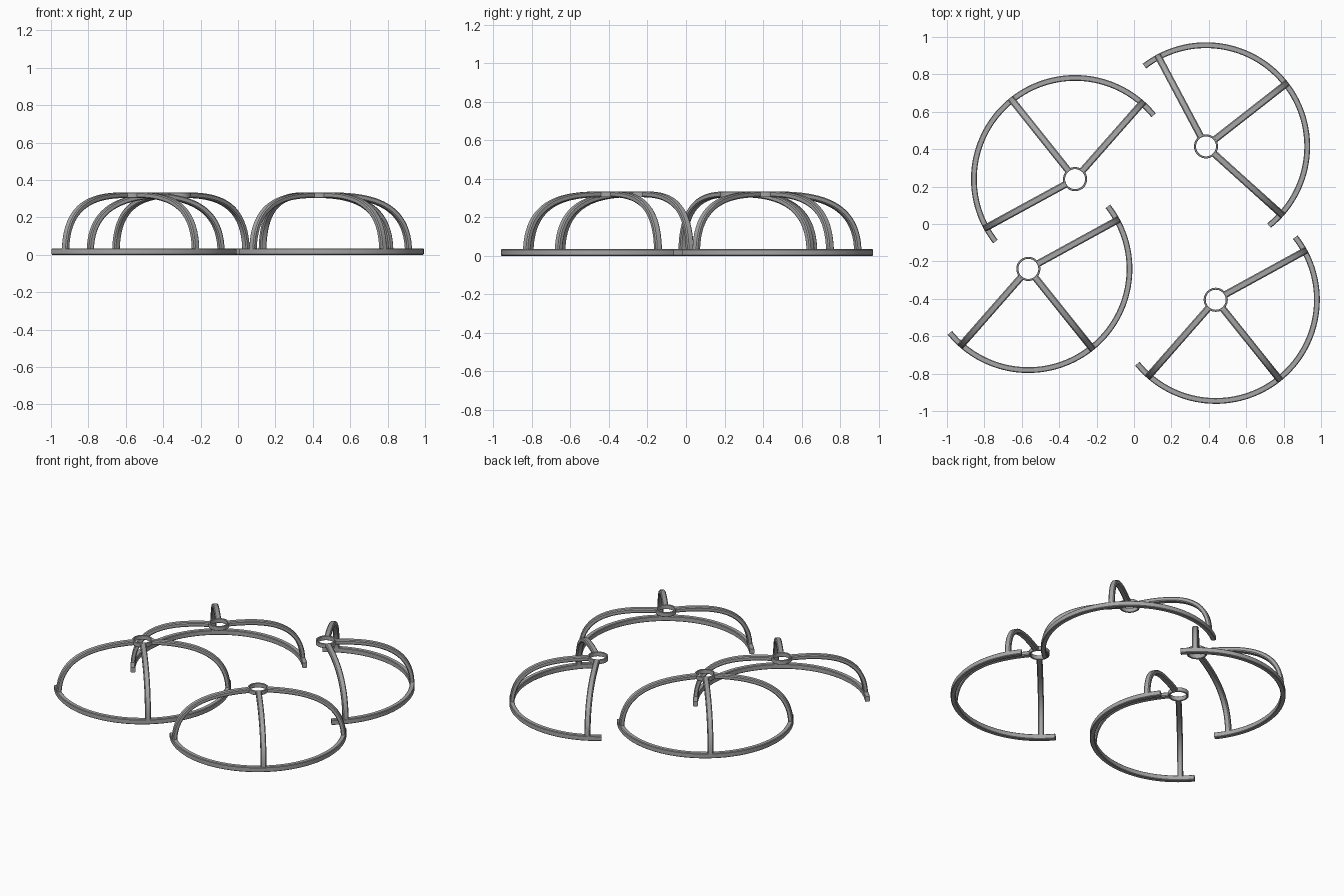
import bpy, bmesh
from math import sin, cos, radians, pi
from mathutils import Vector

if "Cube" in bpy.data.objects:
    bpy.data.objects.remove(bpy.data.objects["Cube"])

grey = bpy.data.materials.new("mid_grey")
grey.use_nodes = True
grey.diffuse_color = (0.38, 0.38, 0.38, 1)
grey.node_tree.nodes["Principled BSDF"].inputs["Base Color"].default_value = grey.diffuse_color

RIM_R = 0.541
UP = Vector((0, 0, 1))


def sweep(name, path, side, width, height, chamfer, location, closed=False):
    """Sweep a chamfered rectangle along a path; width runs along the fixed side vector."""
    bm = bmesh.new()
    w, h, c = width / 2, height / 2, chamfer
    section = [(w, h - c), (w - c, h), (c - w, h), (-w, h - c),
               (-w, c - h), (c - w, -h), (w - c, -h), (w, c - h)]
    n = len(path)
    rings = []
    for i, p in enumerate(path):
        if closed:
            tangent = path[(i + 1) % n] - path[i - 1]
        else:
            tangent = path[min(i + 1, n - 1)] - path[max(i - 1, 0)]
        normal = side.cross(tangent).normalized()
        rings.append([bm.verts.new(p + side * a + normal * b) for a, b in section])
    for i in range(n if closed else n - 1):
        r0, r1 = rings[i], rings[(i + 1) % n]
        for j in range(8):
            k = (j + 1) % 8
            bm.faces.new((r0[j], r0[k], r1[k], r1[j]))
    if not closed:
        bm.faces.new(rings[0])
        bm.faces.new(rings[-1])
    bmesh.ops.recalc_face_normals(bm, faces=bm.faces)
    mesh = bpy.data.meshes.new(name)
    bm.to_mesh(mesh)
    bm.free()
    mesh.materials.append(grey)
    ob = bpy.data.objects.new(name, mesh)
    ob.location = location
    bpy.context.collection.objects.link(ob)
    bpy.ops.object.select_all(action='DESELECT')
    ob.select_set(True)
    bpy.context.view_layer.objects.active = ob
    bpy.ops.object.shade_smooth_by_angle(angle=radians(30))


def polar(radius, angle, z):
    return Vector((radius * cos(angle), radius * sin(angle), z))


def strut_path(angle, steps=24):
    """Bezier leg rising steeply from the rim and levelling out at the hub."""
    ctrl = [(RIM_R, 0.012), (RIM_R, 0.27), (0.32, 0.319), (0.059, 0.319)]
    pts = []
    for i in range(steps + 1):
        t = i / steps
        k = [(1 - t) ** 3, 3 * t * (1 - t) ** 2, 3 * t * t * (1 - t), t ** 3]
        r = sum(a * p[0] for a, p in zip(k, ctrl))
        z = sum(a * p[1] for a, p in zip(k, ctrl))
        pts.append(polar(r, angle, z))
    return pts


def guard(prefix, x, y, facing):
    loc = (x, y, 0)
    mid = radians(facing)
    # Half-circle rim resting on the floor
    rim = [polar(RIM_R, mid + radians(-89.5 + 179 * i / 64), 0.0175) for i in range(65)]
    sweep(prefix + "_rim", rim, UP, 0.035, 0.031, 0.004, loc)
    # Thin raised hub ring
    hub = [polar(0.059, 2 * pi * i / 40, 0.319) for i in range(40)]
    sweep(prefix + "_hub_ring", hub, UP, 0.03, 0.011, 0.002, loc, closed=True)
    # Three arched struts
    for label, offset in (("first", -80), ("middle", 0), ("last", 80)):
        a = mid + radians(offset)
        side = Vector((-sin(a), cos(a), 0))
        sweep(f"{prefix}_{label}_strut", strut_path(a), side, 0.037, 0.03, 0.006, loc)


guard("back_right", -0.315, 0.24, 128.6)
guard("back_left", 0.385, 0.415, 38)
guard("front_right", -0.565, -0.24, -51.3)
guard("front_left", 0.437, -0.405, -51.3)
